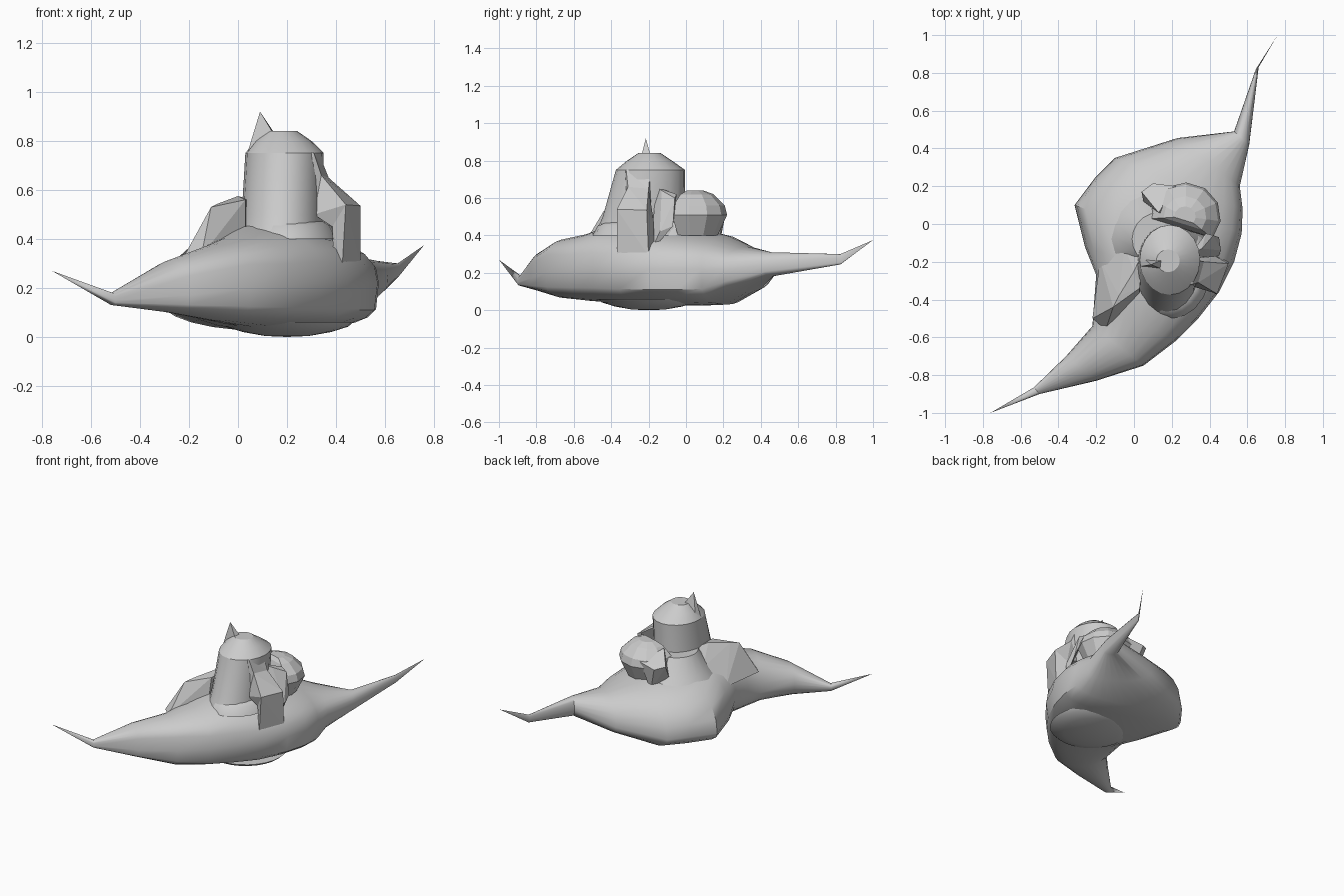
import bpy, bmesh, math
from mathutils import Vector

if "Cube" in bpy.data.objects:
    bpy.data.objects.remove(bpy.data.objects["Cube"])


def finish(name, bm, smooth=None):
    bmesh.ops.recalc_face_normals(bm, faces=bm.faces)
    me = bpy.data.meshes.new(name)
    bm.to_mesh(me)
    bm.free()
    ob = bpy.data.objects.new(name, me)
    bpy.context.collection.objects.link(ob)
    if smooth:
        bpy.ops.object.select_all(action='DESELECT')
        ob.select_set(True)
        bpy.context.view_layer.objects.active = ob
        bpy.ops.object.shade_smooth_by_angle(angle=math.radians(smooth))
    return ob


def loft(name, rings, start=None, end=None, smooth=None):
    """Skin a list of equal rings; ends close to a point or a flat cap."""
    bm = bmesh.new()
    vs = [[bm.verts.new(p) for p in r] for r in rings]
    n = len(vs[0])
    for a, b in zip(vs, vs[1:]):
        for i in range(n):
            j = (i + 1) % n
            bm.faces.new((a[i], a[j], b[j], b[i]))
    for tip, ring in ((start, vs[0]), (end, vs[-1])):
        if tip:
            t = bm.verts.new(tip)
            for i in range(n):
                bm.faces.new((ring[i], ring[(i + 1) % n], t))
        else:
            bm.faces.new(ring)
    return finish(name, bm, smooth)


def hull(name, pts):
    """Flat-faced block wrapped around a few corner points."""
    bm = bmesh.new()
    vs = [bm.verts.new(p) for p in pts]
    res = bmesh.ops.convex_hull(bm, input=vs)
    junk = [v for v in res["geom_interior"] if isinstance(v, bmesh.types.BMVert)]
    bmesh.ops.delete(bm, geom=junk, context='VERTS')
    return finish(name, bm)


def ellipse(cx, cy, z, rx, ry, n=20):
    return [(cx + rx * math.cos(math.tau * i / n), cy + ry * math.sin(math.tau * i / n), z)
            for i in range(n)]


# Crescent hull: outer edge xyz, inner edge xyz, top z, bottom z per station
stations = [
    ((-.50, -.90, .15), (-.53, -.865, .16), .18, .13),
    ((-.20, -.83, .17), (-.36, -.70, .20), .31, .10),
    ((.05, -.75, .20), (-.22, -.54, .17), .38, .065),
    ((.22, -.62, .21), (-.21, -.40, .20), .41, .05),
    ((.34, -.50, .22), (-.20, -.27, .22), .455, .04),
    ((.45, -.36, .22), (-.26, -.12, .18), .46, .03),
    ((.53, -.20, .22), (-.315, .10, .15), .45, .025),
    ((.57, -.05, .22), (-.21, .24, .15), .43, .025),
    ((.575, .08, .22), (-.10, .35, .14), .40, .03),
    ((.56, .20, .22), (.23, .455, .18), .34, .10),
    ((.61, .42, .24), (.53, .49, .24), .31, .18),
    ((.66, .83, .27), (.645, .82, .27), .30, .245),
]


def hull_ring(outer, inner, top, bottom, n=24):
    """Cross-section that is full on the outer side and tapers to the inner rim."""
    o, i = Vector(outer), Vector(inner)
    top_power = min(.8, max(.42, .45 + (o.y + .75) * 1.1))
    ring = []
    for k in range(n):
        a = math.tau * k / n
        s, t = math.sin(a), .5 - .5 * math.cos(a)
        p = o.lerp(i, t)
        power = (top_power if s > 0 else .42) * (1 - t) + .92 * t
        p.z += ((top if s > 0 else bottom) - p.z) * abs(s) ** power
        ring.append(p)
    return ring


loft("crescent_hull", [hull_ring(*s) for s in stations],
     (-.76, -1, .27), (.76, 1, .375), smooth=40)

# Shallow round dish on the underside
loft("underside_dish", [ellipse(.2, -.2, z, r, r, 28) for z, r in
     ((.06, .27), (.042, .25), (.02, .18), (.004, .09))], end=(.2, -.2, 0), smooth=40)

# Tapered tower with bevelled cap
loft("tower", [ellipse(*s) for s in (
    (.175, -.24, .42, .17, .24), (.18, -.225, .50, .165, .22),
    (.19, -.19, .75, .16, .185), (.185, -.195, .80, .115, .12),
    (.18, -.195, .84, .062, .06))], smooth=30)

# Collar and rear mound where the tower meets the hull
loft("tower_collar", [ellipse(.2, -.22, z, rx, ry) for z, rx, ry in
     ((.40, .21, .28), (.455, .18, .25), (.472, .15, .21))], smooth=40)
loft("rear_mound", [ellipse(.13, -.08, z, r, r) for z, r in
     ((.36, .29), (.45, .215), (.56, .14))], smooth=40)

# Pointed fin on the cap
hull("cap_fin", [(.035, -.225, .74), (.05, -.18, .74), (.15, -.24, .82), (.15, -.19, .83),
                 (.09, -.215, .92), (.13, -.2, .74)])

# Right arm: blocks stepping down from the tower to a hanging slab
arm = [
    [(.20, -.31, .78), (.22, -.17, .83), (.24, -.18, .72), (.24, -.34, .72)],
    [(.31, -.32, .75), (.33, -.19, .75), (.28, -.17, .60), (.27, -.34, .60)],
    [(.34, -.31, .66), (.37, -.20, .65), (.33, -.18, .50), (.31, -.33, .50)],
    [(.44, -.37, .54), (.50, -.21, .535), (.43, -.17, .46), (.385, -.33, .45)],
    [(.425, -.37, .28), (.50, -.20, .29), (.44, -.17, .29), (.39, -.33, .28)],
]
for k, (a, b) in enumerate(zip(arm, arm[1:])):
    hull(f"right_arm_{k + 1}", a + b)

# Thin plate behind the arm
hull("arm_rear_plate", [(.30, -.16, .66), (.36, -.13, .64), (.44, -.19, .31), (.46, -.14, .42),
                        (.45, -.07, .45), (.42, -.06, .60), (.38, -.05, .62)])

# Left block flaring out from the tower
hull("left_block", [(.03, -.34, .56), (0, -.25, .575), (-.08, -.38, .545), (-.11, -.44, .53),
                    (.03, -.37, .42), (-.15, -.56, .33), (-.22, -.50, .33),
                    (-.18, -.19, .33), (-.05, -.12, .46), (.05, -.14, .56)])

# Faceted pod behind the tower
pod = []
for z, r in ((.40, .72), (.51, 1), (.56, .93), (.62, .6), (.64, .3)):
    for k in range(8):
        a = math.radians(-40 + 32 * k)
        pod.append((.27 + .19 * r * math.cos(a), .04 + .18 * r * math.sin(a), z))
hull("rear_pod", pod)
hull("pod_wing", [(.04, .17, .55), (.10, .215, .53), (.22, .2, .55), (.13, .06, .62),
                  (.05, .12, .46), (.15, .18, .36), (.22, .05, .40)])
